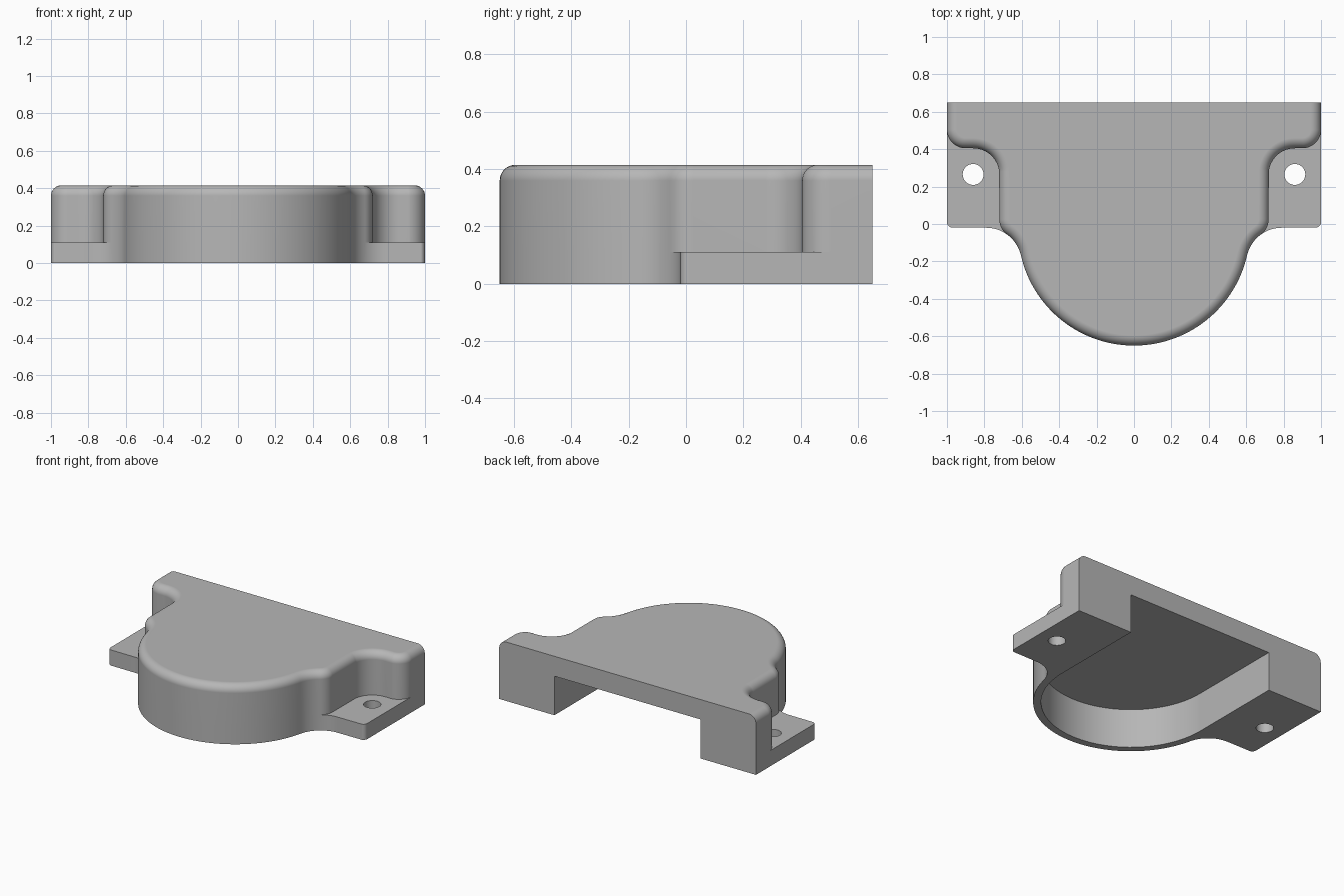
import bpy, bmesh
from math import sin, cos, pi, radians, degrees, atan2

if "Cube" in bpy.data.objects:
    bpy.data.objects.remove(bpy.data.objects["Cube"], do_unlink=True)

HEIGHT, FLANGE, FILLET, BACK = 0.415, 0.11, 0.055, 0.65
HOLE = (0.86, 0.265)

grey = bpy.data.materials.new("plain grey")
grey.use_nodes = True
colour = (0.47, 0.47, 0.47, 1)
grey.diffuse_color = colour
grey.node_tree.nodes["Principled BSDF"].inputs["Base Color"].default_value = colour


def arc(cx, cy, r, a0, a1, n, skip=1):
    """Arc points in degrees, leaving out the first point when skip is 1."""
    steps = [radians(a0 + (a1 - a0) * i / n) for i in range(skip, n + 1)]
    return [(cx + r * cos(a), cy + r * sin(a)) for a in steps]


def mirrored(half):
    return half + [(-x, y) for x, y in reversed(half[1:])]


# Angles where neighbouring arcs meet
nose_end = degrees(atan2(-0.18, 0.79))
neck = degrees(atan2(0.235, -0.17))


def shared_half(d):
    """Round nose and the start of the concave neck, inset by d."""
    return (arc(0, -0.03, 0.62 - d, -90, nose_end, 32, 0)
            + arc(0.79, -0.21, 0.19 + d, nose_end + 180, neck, 10))


def body_half(d):
    return (shared_half(d)
            + arc(0.62, 0.025, 0.1 - d, neck - 180, 0, 10)
            + arc(*HOLE, 0.14 + d, 180, 90, 16)
            + arc(0.9, 0.505, 0.1 - d, -90, 0, 14)
            + [(1 - d, BACK)])


def flange_half():
    return (shared_half(0)
            + arc(0.79, -0.21, 0.19, neck, 90, 8)
            + arc(0.97, 0.01, 0.03, -90, 0, 6)
            + [(1, 0.505), (1, BACK)])


def add_ring(bm, points, z):
    return [bm.verts.new((x, y, z)) for x, y in points]


def bridge(bm, low, high):
    n = len(low)
    for i in range(n):
        j = (i + 1) % n
        bm.faces.new((low[i], low[j], high[j], high[i]))


def finish(bm, name):
    bmesh.ops.remove_doubles(bm, verts=bm.verts, dist=0.0001)
    bmesh.ops.recalc_face_normals(bm, faces=bm.faces)
    mesh = bpy.data.meshes.new(name)
    bm.to_mesh(mesh)
    bm.free()
    mesh.materials.append(grey)
    ob = bpy.data.objects.new(name, mesh)
    bpy.context.collection.objects.link(ob)
    return ob


def prism(name, points, z0, z1):
    bm = bmesh.new()
    low, high = add_ring(bm, points, z0), add_ring(bm, points, z1)
    bridge(bm, low, high)
    bm.faces.new(low)
    bm.faces.new(high)
    return finish(bm, name)


# Cover: base with mounting flanges
bm = bmesh.new()
outline = mirrored(flange_half())
bottom, ledge = add_ring(bm, outline, 0), add_ring(bm, outline, FLANGE)
bm.faces.new(bottom)
bridge(bm, bottom, ledge)

# Cover: raised body with rounded top edge
rings = [add_ring(bm, mirrored(body_half(0)), FLANGE)]
for i in range(9):
    t = i / 8 * pi / 2
    rings.append(add_ring(bm, mirrored(body_half(FILLET * (1 - cos(t)))),
                          HEIGHT - FILLET + FILLET * sin(t)))
for low, high in zip(rings, rings[1:]):
    bridge(bm, low, high)
bm.faces.new(rings[-1])

# Cover: flat flange tops between the two outlines
first = len(shared_half(0)) - 1
for s in (1, -1):
    outer = [(s * x, y) for x, y in flange_half()[first:-1]]
    inner = [(s * x, y) for x, y in body_half(0)[first + 1:-2]]
    bm.faces.new(add_ring(bm, outer + inner[::-1], FLANGE))
cover = finish(bm, "cover")

# Cutters: U-shaped cavity open at the back, and screw holes
cavity = [(0.57, 0.8), (-0.57, 0.8)] + arc(0, -0.03, 0.57, 180, 360, 56, 0)
cutters = [prism("cavity_cutter", cavity, -0.1, 0.275)]
for s in (1, -1):
    cutters.append(prism("hole_cutter", arc(s * HOLE[0], HOLE[1], 0.056, 0, 360, 32), -0.1, 0.2))

bpy.ops.object.select_all(action="DESELECT")
bpy.context.view_layer.objects.active = cover
cover.select_set(True)
for cutter in cutters:
    cutter.hide_render = True
    mod = cover.modifiers.new("cut", "BOOLEAN")
    mod.operation, mod.solver, mod.object = "DIFFERENCE", "EXACT", cutter
    bpy.ops.object.modifier_apply(modifier=mod.name)
    bpy.data.objects.remove(cutter, do_unlink=True)

bpy.ops.object.shade_smooth_by_angle(angle=radians(30))
normals = cover.modifiers.new("flat face normals", "WEIGHTED_NORMAL")
normals.keep_sharp = True
